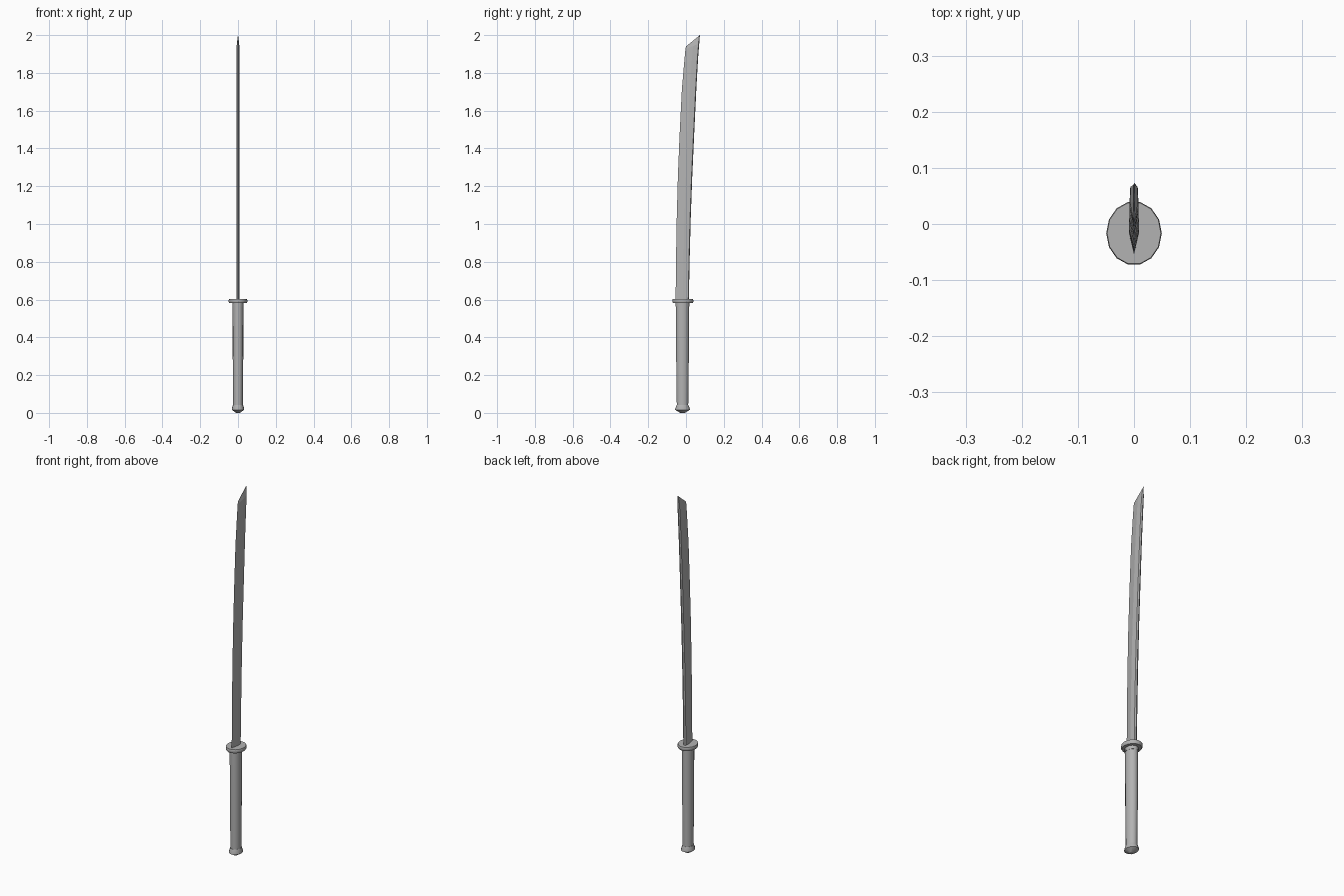
import bpy, bmesh, math

if "Cube" in bpy.data.objects:
    bpy.data.objects.remove(bpy.data.objects["Cube"])

CY = -0.0165   # grip centre line
SIDES = 14

grey = bpy.data.materials.new("dark_grey")
grey.diffuse_color = (0.45, 0.45, 0.45, 1)
grey.use_nodes = True
grey.node_tree.nodes["Principled BSDF"].inputs["Base Color"].default_value = grey.diffuse_color


def loft(name, rings, smooth=False):
    """Skin a list of equal-length point rings and cap both ends."""
    bm = bmesh.new()
    loops = [[bm.verts.new(p) for p in ring] for ring in rings]
    n = len(loops[0])
    for a, b in zip(loops, loops[1:]):
        for i in range(n):
            j = (i + 1) % n
            bm.faces.new((a[i], a[j], b[j], b[i]))
    bm.faces.new(loops[0][::-1])
    bm.faces.new(loops[-1])
    bmesh.ops.recalc_face_normals(bm, faces=bm.faces)
    mesh = bpy.data.meshes.new(name)
    bm.to_mesh(mesh)
    bm.free()
    mesh.materials.append(grey)
    ob = bpy.data.objects.new(name, mesh)
    bpy.context.collection.objects.link(ob)
    if smooth:
        bpy.ops.object.select_all(action='DESELECT')
        bpy.context.view_layer.objects.active = ob
        ob.select_set(True)
        bpy.ops.object.shade_smooth_by_angle(angle=math.radians(32))
    return ob


def oval(rx, ry, z, cy=CY - 0.002):
    return [(rx * math.cos(2 * math.pi * i / SIDES),
             cy + ry * math.sin(2 * math.pi * i / SIDES), z)
            for i in range(SIDES)]


def turned(name, profile):
    return loft(name, [oval(*p) for p in profile], True)


# Pommel cap flaring out at the foot, with a shallow pointed base
turned("pommel", [(0.010, 0.012, 0.0), (0.033, 0.040, 0.016),
                  (0.033, 0.040, 0.021), (0.027, 0.032, 0.042)])

# Slightly tapered oval grip
turned("grip", [(0.026, 0.031, 0.035), (0.028, 0.0345, 0.31),
                (0.029, 0.036, 0.575)])

# Thin collar under the guard
turned("collar", [(0.030, 0.037, 0.562), (0.030, 0.037, 0.585)])

# Oval guard with a slightly angled rim
turned("guard", [(0.046, 0.053, 0.581, CY), (0.0495, 0.057, 0.588, CY),
                 (0.0495, 0.057, 0.596, CY), (0.048, 0.0555, 0.602, CY)])


# Curved blade: sharp edge at the front, thick ridged spine at the back
def section(edge, spine, z_edge, z_spine, t):
    def at(f, x):
        return (x, edge + (spine - edge) * f, z_edge + (z_spine - z_edge) * f)
    return [at(0, 0), at(0.55, t), at(0.95, t * 0.9), at(1, 0),
            at(0.95, -t * 0.9), at(0.55, -t)]


stations = [(-0.055, 0.015, 0.59, 0.59, 0.009),
            (-0.053, 0.019, 0.80, 0.80, 0.009),
            (-0.049, 0.025, 1.03, 1.03, 0.009),
            (-0.043, 0.033, 1.25, 1.25, 0.0085),
            (-0.034, 0.043, 1.47, 1.47, 0.0085),
            (-0.022, 0.055, 1.71, 1.72, 0.008),
            (-0.010, 0.064, 1.85, 1.88, 0.008),
            (-0.003, 0.070, 1.925, 1.955, 0.007),
            (0.000, 0.0735, 1.94, 2.0, 0.0008)]
loft("blade", [section(*s) for s in stations])
